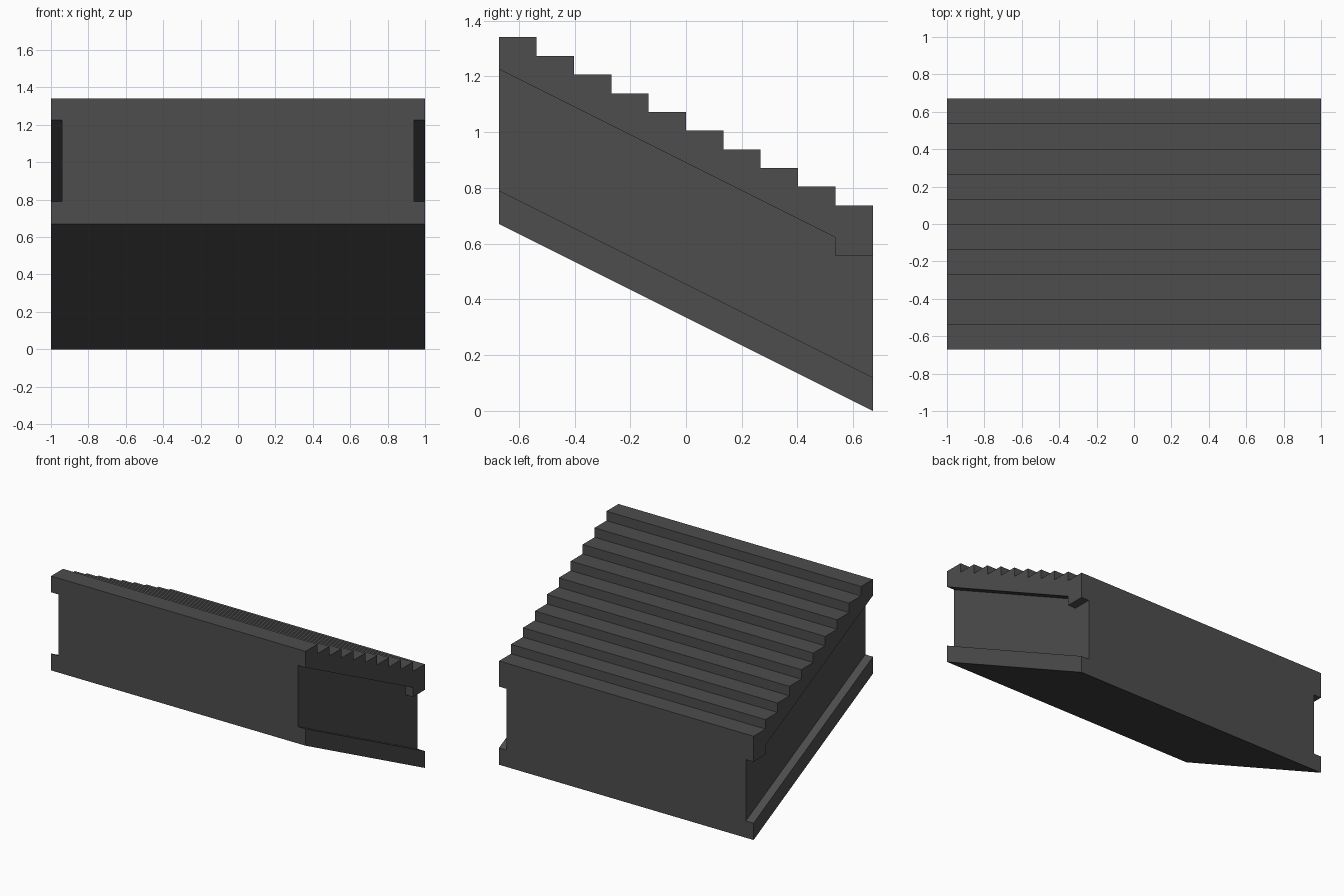
import bpy, bmesh

if "Cube" in bpy.data.objects:
    bpy.data.objects.remove(bpy.data.objects["Cube"])

W, H, N = 1.0, 0.67, 10          # half width, half depth, step count
RUN, RISE = 2 * H / N, H / N
DEPTH = 0.06                     # side channel depth

grey = bpy.data.materials.new("dark_grey")
grey.diffuse_color = (0.075, 0.075, 0.075, 1)
grey.use_nodes = True
grey.node_tree.nodes["Principled BSDF"].inputs["Base Color"].default_value = grey.diffuse_color


def prism(name, profile, x0, x1):
    """Extrude a (y, z) profile from x0 to x1."""
    bm = bmesh.new()
    face = bm.faces.new([bm.verts.new((x0, y, z)) for y, z in profile])
    ext = bmesh.ops.extrude_face_region(bm, geom=[face])
    verts = [v for v in ext["geom"] if isinstance(v, bmesh.types.BMVert)]
    bmesh.ops.translate(bm, verts=verts, vec=(x1 - x0, 0, 0))
    bmesh.ops.recalc_face_normals(bm, faces=bm.faces)
    me = bpy.data.meshes.new(name)
    bm.to_mesh(me)
    bm.free()
    me.materials.append(grey)
    ob = bpy.data.objects.new(name, me)
    bpy.context.collection.objects.link(ob)
    return ob


# stair flight: sloped underside, stepped top
profile = [(H, 0), (-H, H)]
for i in range(N):
    z = 2 * H - i * RISE
    profile += [(-H + i * RUN, z), (-H + (i + 1) * RUN, z)]
stairs = prism("stair_flight", profile, -W, W)

# side channels, cut along the slope and open at both ends
E = 0.2
channel = [(-H - E, 0.79 + E / 2), (H + E, 0.12 - E / 2), (H + E, 0.555),
           (H - RUN, 0.555), (H - RUN, 0.622), (-H - E, 1.225 + E / 2)]
cutters = []
for s in (-1, 1):
    cut = prism("channel_cutter", channel, s * (W - DEPTH), s * (W + E))
    cut.hide_render = True
    mod = stairs.modifiers.new("channel", 'BOOLEAN')
    mod.operation = 'DIFFERENCE'
    mod.solver = 'EXACT'
    mod.object = cut
    cutters.append(cut)

# bake the cuts and remove the cutters
dg = bpy.context.evaluated_depsgraph_get()
baked = bpy.data.meshes.new_from_object(stairs.evaluated_get(dg))
stairs.modifiers.clear()
stairs.data = baked
for cut in cutters:
    bpy.data.objects.remove(cut)
